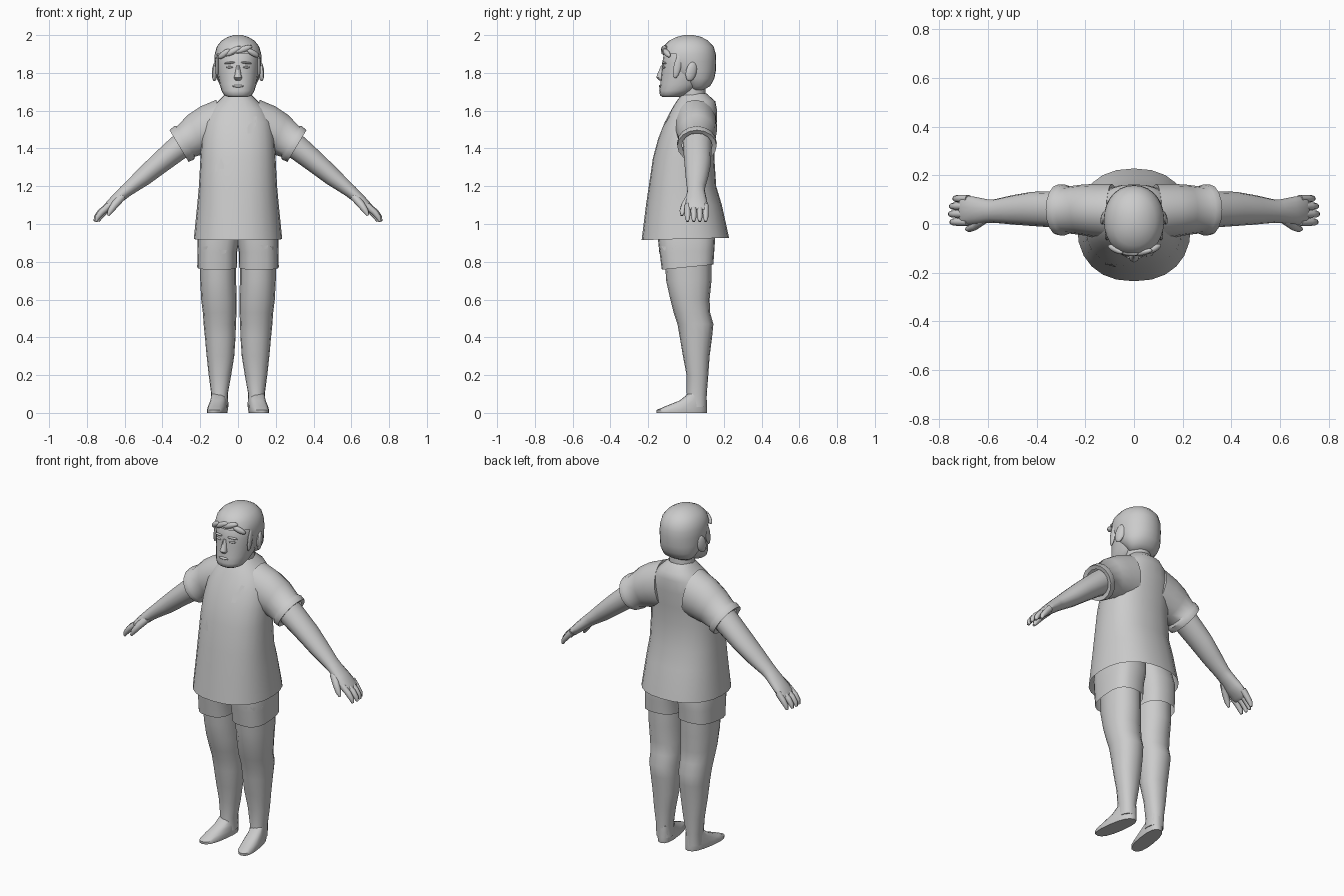
import bpy, bmesh
from math import sin, cos, pi, radians
from mathutils import Vector, Matrix, Euler


def finish(name, bm, mirror=False, angle=50):
    bmesh.ops.recalc_face_normals(bm, faces=bm.faces)
    me = bpy.data.meshes.new(name)
    bm.to_mesh(me)
    bm.free()
    ob = bpy.data.objects.new(name, me)
    bpy.context.collection.objects.link(ob)
    if mirror:
        ob.modifiers.new("Mirror", 'MIRROR').use_mirror_merge = False
    bpy.ops.object.select_all(action='DESELECT')
    ob.select_set(True)
    bpy.context.view_layer.objects.active = ob
    bpy.ops.object.shade_smooth_by_angle(angle=radians(angle))
    return ob


def skin(rings, n=16, e=2.0, caps=(True, True)):
    """Skin (centre, u, v) superellipse rings into a bmesh."""
    bm = bmesh.new()
    loops = []
    for c, u, v in rings:
        loop = []
        for i in range(n):
            a = 2 * pi * i / n
            p, q = (abs(t) ** (2 / e) * (1 if t >= 0 else -1) for t in (cos(a), sin(a)))
            loop.append(bm.verts.new(Vector(c) + Vector(u) * p + Vector(v) * q))
        loops.append(loop)
    for a, b in zip(loops, loops[1:]):
        for i in range(n):
            bm.faces.new((a[i], a[(i + 1) % n], b[(i + 1) % n], b[i]))
    for use, loop in zip(caps, (loops[0], loops[-1])):
        if use:
            bm.faces.new(loop)
    return bm


def upright(rows, **kw):
    """Rows of z, x0, x1, y0, y1 (optional back-edge rise)."""
    rings = []
    for z, x0, x1, y0, y1, *rise in rows:
        r = rise[0] / 2 if rise else 0
        rings.append((((x0 + x1) / 2, (y0 + y1) / 2, z + r),
                      ((x1 - x0) / 2, 0, 0), (0, (y1 - y0) / 2, r)))
    return skin(rings, **kw)


def limb(rows, **kw):
    """Rows of x, y, z, y radius, thickness radius, tilt in degrees."""
    return skin([((x, y, z), (0, ry, 0), (rz * sin(radians(t)), 0, rz * cos(radians(t))))
                 for x, y, z, ry, rz, t in rows], **kw)


def blob(name, loc, scale, rot=(0, 0, 0), mirror=False):
    bm = bmesh.new()
    m = Matrix.LocRotScale(Vector(loc), Euler([radians(r) for r in rot]), Vector(scale))
    bmesh.ops.create_uvsphere(bm, u_segments=12, v_segments=8, radius=1, matrix=m)
    return finish(name, bm, mirror)


def patch(name, target, pts):
    """Flat shape laid on the front of a part."""
    bpy.context.view_layer.update()
    bm = bmesh.new()
    vs = []
    for x, z in pts:
        hit, loc, _, _ = target.ray_cast(Vector((x, -1, z)), Vector((0, 1, 0)))
        if hit:
            vs.append(bm.verts.new(loc - Vector((0, 0.003, 0))))
    if len(vs) > 2:
        bm.faces.new(vs)
    return finish(name, bm)


# Shirt body, open at the hem
body = [(0.915, 0.234, -0.235, 0.228, 0.012), (1.1, 0.216, -0.212, 0.19), (1.2, 0.207, -0.197, 0.16),
        (1.35, 0.199, -0.175, 0.15), (1.45, 0.194, -0.148, 0.155), (1.54, 0.183, -0.112, 0.163),
        (1.61, 0.15, -0.075, 0.163), (1.65, 0.105, -0.05, 0.155), (1.69, 0.065, -0.02, 0.11)]
shirt = finish("shirt_body", upright([(z, -w, w, *r) for z, w, *r in body],
                                     n=24, e=2.3, caps=(False, False)))

# Sleeves with a rolled cuff
finish("sleeve", limb([(0.09, 0.05, 1.52, 0.115, 0.14, 10), (0.16, 0.055, 1.50, 0.11, 0.128, 18),
                       (0.22, 0.058, 1.475, 0.103, 0.113, 22), (0.275, 0.058, 1.438, 0.096, 0.094, 30),
                       (0.285, 0.058, 1.43, 0.105, 0.103, 31), (0.312, 0.058, 1.413, 0.104, 0.098, 31),
                       (0.308, 0.058, 1.416, 0.08, 0.075, 31)],
                      n=16, caps=(True, False)), True)

# Arms and hands
finish("arm", limb([(0.24, 0.06, 1.46, 0.078, 0.072, 36), (0.32, 0.06, 1.40, 0.075, 0.067, 38),
                    (0.42, 0.062, 1.318, 0.07, 0.058, 39), (0.5, 0.058, 1.25, 0.06, 0.05, 39),
                    (0.575, 0.053, 1.19, 0.048, 0.038, 39), (0.6, 0.053, 1.17, 0.048, 0.035, 40),
                    (0.65, 0.055, 1.125, 0.056, 0.03, 42), (0.695, 0.056, 1.083, 0.062, 0.024, 45),
                    (0.71, 0.056, 1.07, 0.055, 0.015, 45)], n=14), True)
for i, y in enumerate((0.008, 0.041, 0.073, 0.104)):
    s = (0.0, 0.006, 0.002, -0.012)[i]
    finish("finger", limb([(0.68, y, 1.098, 0.016, 0.019, 45), (0.722 + s, y, 1.063, 0.016, 0.017, 50),
                           (0.744 + s, y, 1.035, 0.014, 0.014, 60), (0.752 + s, y, 1.013, 0.007, 0.007, 70)],
                          n=8), True)
finish("thumb", limb([(0.61, 0.022, 1.15, 0.02, 0.022, 45), (0.65, -0.005, 1.105, 0.02, 0.02, 50),
                      (0.675, -0.018, 1.07, 0.016, 0.016, 55), (0.688, -0.022, 1.045, 0.007, 0.007, 60)],
                     n=8), True)

# Shorts
shorts = finish("shorts_leg", upright([(0.758, 0.006, 0.216, -0.128, 0.145, 0.027),
                                       (0.85, 0.004, 0.214, -0.14, 0.15, 0.01),
                                       (0.93, -0.01, 0.213, -0.15, 0.155),
                                       (1.02, -0.02, 0.195, -0.15, 0.14)],
                                      n=20, e=2.7, caps=(False, True)), True)

# Legs
finish("leg", upright([(0.86, 0.01, 0.2, -0.115, 0.135), (0.7, 0.01, 0.2, -0.105, 0.135),
                       (0.6, 0.007, 0.195, -0.083, 0.125), (0.53, 0.008, 0.186, -0.065, 0.128),
                       (0.47, 0.011, 0.182, -0.045, 0.145), (0.4, 0.013, 0.175, -0.033, 0.138),
                       (0.3, 0.02, 0.166, -0.016, 0.125), (0.2, 0.036, 0.155, 0.003, 0.118),
                       (0.1, 0.054, 0.142, 0.004, 0.11), (0.03, 0.05, 0.142, 0.0, 0.109)],
                      n=16, e=2.2), True)

# Feet, turned slightly outward
foot = upright([(0.1, 0.058, 0.135, 0.01, 0.108), (0.065, 0.052, 0.138, -0.035, 0.11),
                (0.035, 0.047, 0.142, -0.11, 0.11), (0.015, 0.045, 0.143, -0.157, 0.112),
                (0.0, 0.047, 0.141, -0.155, 0.11)], n=16, e=2.5)
for v in foot.verts:
    v.co.x += (0.08 - v.co.y) * 0.15
finish("foot", foot, True)

# Neck and head
finish("neck", upright([(1.6, -0.075, 0.075, -0.02, 0.11), (1.75, -0.068, 0.068, -0.04, 0.1)]))
skull = [(1.672, 0.05, -0.125, -0.035), (1.682, 0.073, -0.138, 0.0), (1.705, 0.087, -0.142, 0.05),
         (1.74, 0.098, -0.136, 0.09), (1.8, 0.108, -0.131, 0.13), (1.85, 0.113, -0.126, 0.14),
         (1.92, 0.11, -0.115, 0.135), (1.965, 0.075, -0.07, 0.1)]
finish("head", upright([(z, -w, w, *r) for z, w, *r in skull], n=20, e=2.2))

# Hair cap with the face opening cleared
cap = [(1.705, 0.06, 0.02, 0.085), (1.73, 0.092, 0.005, 0.128), (1.77, 0.112, -0.05, 0.15),
       (1.81, 0.119, -0.1, 0.158), (1.86, 0.124, -0.125, 0.16), (1.9, 0.123, -0.13, 0.158),
       (1.94, 0.112, -0.12, 0.146), (1.97, 0.088, -0.09, 0.118), (1.99, 0.055, -0.05, 0.082),
       (2.0, 0.02, -0.01, 0.04)]
hair = upright([(z, -w, w, *r) for z, w, *r in cap], n=28, e=2.1)
face = [f for f in hair.faces
        if f.calc_center_median().y < -0.045 and f.calc_center_median().z < 1.9]
bmesh.ops.delete(hair, geom=face, context='FACES')
finish("hair", hair)

# Fringe locks and sideburns
for x, z, w, r in ((-0.075, 1.9, 0.042, -35), (-0.025, 1.915, 0.05, -28),
                   (0.03, 1.925, 0.05, -20), (0.08, 1.905, 0.04, 28)):
    blob("fringe_lock", (x, -0.118 + 2.5 * x * x, z), (w, 0.014, 0.016), (0, r, x * 350))
blob("sideburn", (0.111, -0.045, 1.835), (0.009, 0.02, 0.065), (-12, 0, 0), True)

# Face features and ears
blob("ear", (0.122, 0.028, 1.807), (0.014, 0.03, 0.053), (-15, 0, 18), True)
finish("nose", upright([(1.84, -0.009, 0.009, -0.132, -0.11), (1.79, -0.017, 0.017, -0.153, -0.11),
                        (1.775, -0.022, 0.022, -0.158, -0.11), (1.76, -0.015, 0.015, -0.143, -0.11)],
                       n=8))
blob("brow", (0.045, -0.116, 1.853), (0.03, 0.009, 0.006), (0, 6, 18), True)
blob("eye", (0.045, -0.118, 1.83), (0.02, 0.007, 0.006), (0, 0, 18), True)
blob("lips", (0, -0.136, 1.73), (0.03, 0.008, 0.007))

# Torn patches on shirt and shorts
patch("chest_patch", shirt, [(0.05, 1.48), (0.075, 1.48), (0.078, 1.5), (0.095, 1.52),
                             (0.1, 1.57), (0.08, 1.57), (0.075, 1.54), (0.052, 1.52)])
patch("belly_patch", shirt, [(-0.12, 1.26), (-0.11, 1.29), (-0.075, 1.29), (-0.075, 1.315),
                             (-0.09, 1.35), (-0.1, 1.32), (-0.118, 1.315)])
for x, z in ((-0.08, 0.855), (0.14, 0.88), (-0.18, 0.875), (0.19, 0.875)):
    patch("shorts_patch", shorts, [(x - 0.022, z + 0.01), (x - 0.005, z - 0.015), (x + 0.016, z - 0.008),
                                   (x + 0.02, z + 0.008), (x, z + 0.006)])
